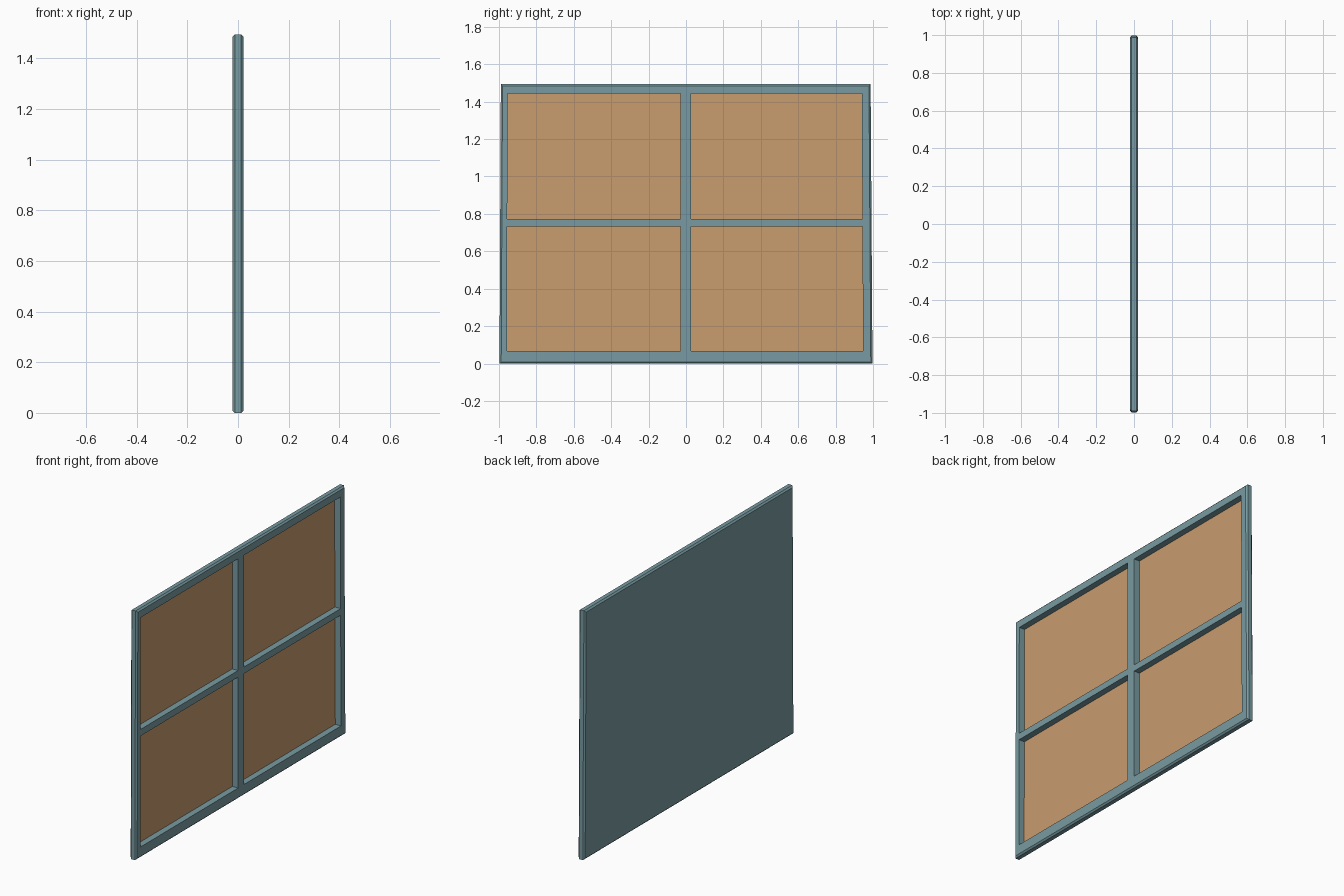
import bpy, bmesh

if "Cube" in bpy.data.objects:
    bpy.data.objects.remove(bpy.data.objects["Cube"])

# grid lines of the front face: outer edge, opening edges, outer edge
YS = [-0.997, -0.958, -0.03, 0.027, 0.947, 0.997]
ZS = [0.0, 0.066, 0.732, 0.772, 1.443, 1.494]
HALF = 0.0215      # half thickness
CH = 0.009         # chamfer
PANEL_X = -0.0165  # recessed panel plane


def material(name, rgb):
    m = bpy.data.materials.new(name)
    m.diffuse_color = (*rgb, 1.0)
    m.use_nodes = True
    m.node_tree.nodes["Principled BSDF"].inputs["Base Color"].default_value = m.diffuse_color
    return m


teal = material("teal_frame", (0.19, 0.33, 0.36))
tan = material("tan_panel", (0.58, 0.335, 0.156))

bm = bmesh.new()


def vert(i, j, x, inset):
    """Grid point; outer lines move in by the inset, sides lean in towards the top."""
    y, z = YS[i], ZS[j]
    if i in (0, 5):
        y += inset if i == 0 else -inset
    if j in (0, 5):
        z += inset if j == 0 else -inset
    if i == 0:
        y += 0.007 * z / 1.49
    elif i == 1:
        y += 0.004 * z / 1.49
    elif i == 4:
        y -= 0.007 * z / 1.49
    elif i == 5:
        y -= 0.010 * z / 1.49
    return bm.verts.new((x, y, z))


# front face with four sunken openings
front = [[vert(i, j, HALF, CH) for j in range(6)] for i in range(6)]
for i in range(5):
    for j in range(5):
        top = [front[i][j], front[i + 1][j], front[i + 1][j + 1], front[i][j + 1]]
        if i in (1, 3) and j in (1, 3):
            low = [bm.verts.new((PANEL_X, v.co.y, v.co.z)) for v in top]
            for k in range(4):
                n = (k + 1) % 4
                bm.faces.new((top[k], top[n], low[n], low[k]))
            bm.faces.new(low).material_index = 1
        else:
            bm.faces.new(top)

# chamfered rim and flat back
rim = ([(i, 0) for i in range(5)] + [(5, j) for j in range(5)]
       + [(i, 5) for i in range(5, 0, -1)] + [(0, j) for j in range(5, 0, -1)])
ring = [front[i][j] for i, j in rim]
for x, inset in ((HALF - CH, 0), (-HALF + CH, 0), (-HALF, CH)):
    nxt = [vert(i, j, x, inset) for i, j in rim]
    for k in range(len(rim)):
        n = (k + 1) % len(rim)
        bm.faces.new((ring[k], nxt[k], nxt[n], ring[n]))
    ring = nxt
bm.faces.new(ring[::-1])
bmesh.ops.recalc_face_normals(bm, faces=bm.faces)

mesh = bpy.data.meshes.new("window_frame")
bm.to_mesh(mesh)
bm.free()
mesh.materials.append(teal)
mesh.materials.append(tan)
obj = bpy.data.objects.new("window_frame", mesh)
bpy.context.collection.objects.link(obj)
